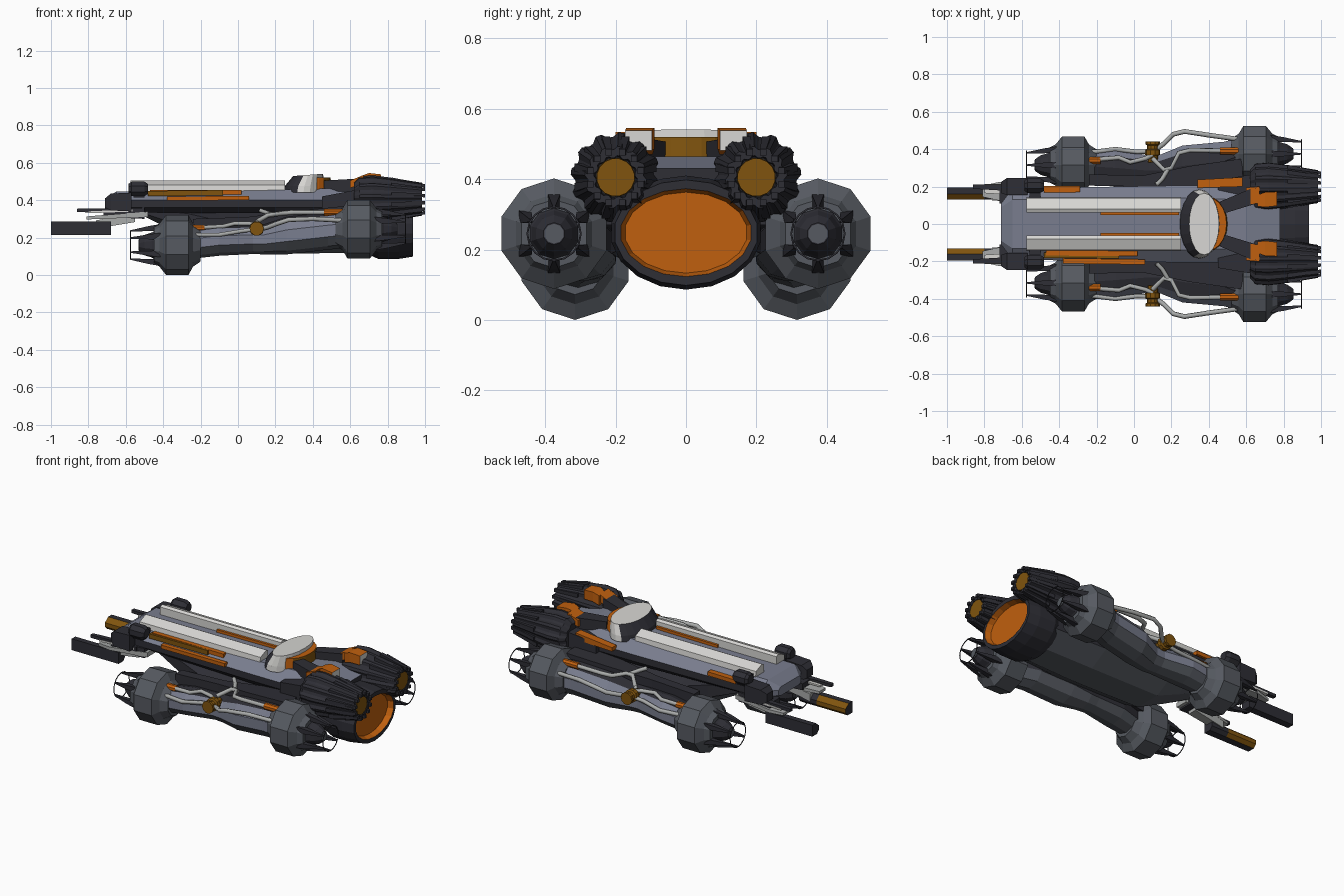
import bpy, bmesh, math

if "Cube" in bpy.data.objects:
    bpy.data.objects.remove(bpy.data.objects["Cube"])


def material(name, r, g, b):
    m = bpy.data.materials.new(name)
    m.diffuse_color = [((c / 255 + 0.055) / 1.055) ** 2.4 for c in (r, g, b)] + [1]
    m.use_nodes = True
    m.node_tree.nodes["Principled BSDF"].inputs["Base Color"].default_value = m.diffuse_color
    return m


CHARCOAL = material("charcoal", 46, 46, 53)
SLATE = material("slate grey", 86, 90, 97)
BLUE = material("blue grey", 121, 125, 142)
WHITE = material("off white", 215, 214, 211)
METAL = material("pipe metal", 168, 170, 169)
ORANGE = material("orange", 192, 96, 14)
GOLD = material("dark gold", 128, 84, 14)


def finish(name, me, mirror):
    ob = bpy.data.objects.new(name, me)
    bpy.context.collection.objects.link(ob)
    if mirror:
        mod = ob.modifiers.new("Mirror", 'MIRROR')
        mod.use_axis = (False, True, False)
        mod.use_mirror_merge = False
    return ob


def skin(name, mats, rings, mirror=True, rule=None):
    """Bridge equal point rings, cap both ends, colour faces by rule(normal, centre)."""
    bm = bmesh.new()
    vs = [[bm.verts.new(p) for p in r] for r in rings]
    n = len(rings[0])
    for a, b in zip(vs, vs[1:]):
        for i in range(n):
            j = (i + 1) % n
            bm.faces.new((a[i], a[j], b[j], b[i]))
    bm.faces.new(vs[0])
    bm.faces.new(vs[-1])
    bmesh.ops.recalc_face_normals(bm, faces=bm.faces[:])
    bm.normal_update()
    if rule:
        for f in bm.faces:
            f.material_index = rule(f.normal, f.calc_center_median())
    me = bpy.data.meshes.new(name)
    bm.to_mesh(me)
    bm.free()
    for m in (mats if isinstance(mats, tuple) else (mats,)):
        me.materials.append(m)
    return finish(name, me, mirror)


def loft(name, mats, stations, n=4, mirror=True, rule=None, tooth=1.0, rot=None):
    """Stations (x, y, z, half width, half height); n=4 is a box section."""
    k = math.sqrt(2) if n == 4 else 1
    rot = math.pi / n if rot is None else rot
    rings = []
    for x, y, z, ry, rz in stations:
        ring = []
        for i in range(n):
            a = 2 * math.pi * i / n + rot
            t = k * (tooth if i % 4 > 1 else 1)
            ring.append((x, y + t * ry * math.cos(a), z + t * rz * math.sin(a)))
        rings.append(ring)
    return skin(name, mats, rings, mirror, rule)


def lathe(name, mats, y, z, profile, n=10, tooth=1.0):
    return loft(name, mats, [(x, y, z, r, r) for x, r in profile], n, tooth=tooth)


def pipe(name, mat, pts, r, cyclic=False):
    cu = bpy.data.curves.new(name, 'CURVE')
    cu.dimensions = '3D'
    cu.bevel_depth, cu.bevel_resolution = r, 1
    sp = cu.splines.new('POLY')
    sp.points.add(len(pts) - 1)
    for p, c in zip(sp.points, pts):
        p.co = (*c, 1)
    sp.use_cyclic_u = cyclic
    tmp = bpy.data.objects.new("tmp", cu)
    bpy.context.collection.objects.link(tmp)
    dg = bpy.context.evaluated_depsgraph_get()
    me = bpy.data.meshes.new_from_object(tmp.evaluated_get(dg))
    bpy.data.objects.remove(tmp)
    me.materials.clear()
    me.materials.append(mat)
    return finish(name, me, True)


# Upper hull: chamfered deck with dark lower flank
def hull_ring(x, wt, zt, wm, zm, zl, wb, zb):
    half = [(wt, zt), (wm, zm), (wm, zl), (wb, zb)]
    return [(x, y, z) for y, z in half] + [(x, -y, z) for y, z in reversed(half)]


skin("upper_hull", (BLUE, CHARCOAL, SLATE), [
    hull_ring(-.71, .09, .405, .11, .39, .36, .09, .35),
    hull_ring(-.65, .13, .447, .19, .40, .36, .15, .335),
    hull_ring(.20, .14, .455, .205, .40, .36, .18, .33),
    hull_ring(.60, .13, .465, .205, .40, .36, .18, .33),
    hull_ring(.78, .10, .43, .15, .39, .36, .12, .33)], False,
    lambda n, c: 0 if n.z > .3 or n.x < -.5 else 2 if n.z < -.8 else 1)

# Belly: dark flanks, grey underside
loft("belly", (CHARCOAL, SLATE), [
    (-.50, 0, .34, .12, .03), (-.27, 0, .29, .18, .10), (-.10, 0, .24, .22, .13),
    (.38, 0, .24, .23, .135), (.73, 0, .25, .21, .14)], 8, False,
    lambda n, c: 1 if n.z < -.3 else 0)

# Main engine: elliptical shroud with recessed glow
loft("main_engine", (CHARCOAL, ORANGE), [
    (.70, 0, .248, .19, .14), (.75, 0, .248, .215, .162), (.86, 0, .248, .215, .162),
    (.935, 0, .248, .205, .15), (.935, 0, .248, .187, .125), (.90, 0, .248, .175, .115)],
    18, False, lambda n, c: 1 if n.x > .9 and abs(c.y) < .01 or
    (c.x > .905 and c.x < .93) else 0)

# Upper twin engines with toothed shells
lathe("upper_engine", CHARCOAL, .2, .405,
      [(.62, .09), (.65, .122), (.72, .128), (.80, .118), (.985, .088), (.985, .062), (.95, .058)],
      48, tooth=.9)
lathe("upper_engine_glow", GOLD, .2, .405, [(.94, .056), (.985, .054)], 16)
for i in range(12):
    a = math.radians(30 * i + 15)
    loft("upper_engine_tooth", CHARCOAL, [
        (.82, .2 + .108 * math.cos(a), .405 + .108 * math.sin(a), .012, .012),
        (1.0, .2 + .074 * math.cos(a), .405 + .074 * math.sin(a), .009, .009)])

# Orange engine clamps with pale rear faces, struts and roots
white_back = lambda n, c: 1 if n.x > .7 else 0
loft("engine_clamp_front", ORANGE, [(.60, .15, .485, .045, .02), (.67, .155, .51, .045, .024)])
loft("engine_clamp_rear", (ORANGE, WHITE), [(.66, .125, .50, .03, .03), (.70, .13, .515, .04, .03),
                                            (.765, .135, .51, .038, .028)], rule=white_back)
loft("engine_strut", CHARCOAL, [(.46, .085, .475, .035, .03), (.64, .15, .48, .045, .035)])
loft("engine_root_block", CHARCOAL, [(.45, .20, .385, .035, .035), (.66, .21, .40, .06, .06)])
loft("left_root_trim", ORANGE, [(.34, .215, .41, .022, .012), (.58, .225, .435, .025, .02)], mirror=False)


# Bridge: oval pod, white roof, dark visor, orange rear collar with gold window
def oval(cx, rx, ry, z, n=20, tilt=0.0):
    return [(cx + rx * math.cos(2 * math.pi * i / n), ry * math.sin(2 * math.pi * i / n),
             z + tilt * math.cos(2 * math.pi * i / n)) for i in range(n)]


skin("bridge", (WHITE, CHARCOAL),
     [oval(.35, .11, .185, .44), oval(.355, .105, .182, .475), oval(.375, .08, .165, .535, 20, .006)],
     False, lambda n, c: 1 if n.x < -.55 and n.z < .9 else 0)
skin("bridge_collar", (ORANGE, GOLD), [oval(.40, .102, .145, .44), oval(.40, .095, .14, .52)], False,
     lambda n, c: 1 if n.x > .8 else 0)

# Deck rails, outward sloped, with dark end knobs and trim
skin("deck_rail", WHITE, [[(x, .062, .45), (x, .062, .497), (x, .08, .506), (x, .138, .482), (x, .142, .45)]
                          for x in (-.575, .25)])
loft("rail_trim", ORANGE, [(-.18, .06, .458, .012, .01), (.24, .06, .462, .012, .01)])
lathe("rail_end_knob", CHARCOAL, .205, .46,
      [(-.585, .03), (-.57, .042), (-.50, .042), (-.48, .028)], 8)
loft("knob_bracket", CHARCOAL, [(-.56, .17, .44, .05, .025), (-.5, .17, .44, .05, .025)])

# Hull stripes: two long ones on the right side, a short one on the left
loft("right_upper_stripe", GOLD, [(-.48, -.167, .435, .014, .014), (-.08, -.17, .44, .014, .014)], mirror=False)
loft("right_upper_stripe_cap", ORANGE, [(-.47, -.155, .442, .014, .012), (.02, -.158, .442, .014, .012)],
     mirror=False)
loft("right_lower_stripe", ORANGE, [(-.38, -.197, .408, .014, .011), (.06, -.203, .412, .014, .011)],
     mirror=False)
loft("left_stripe", ORANGE, [(-.48, .185, .415, .017, .012), (-.29, .187, .418, .017, .012)], mirror=False)

# Nose fittings and forward prongs
loft("nose_block", CHARCOAL, [(-.71, .195, .385, .03, .025), (-.68, .2, .39, .045, .045),
                              (-.57, .2, .39, .045, .05)])
loft("nose_clamp", CHARCOAL, [(-.72, .16, .33, .05, .02), (-.50, .15, .33, .05, .03)])
loft("prong_arm", METAL, [(-.81, .175, .305, .03, .008), (-.72, .175, .31, .05, .01),
                          (-.48, .16, .325, .04, .014)])
loft("prong_spar", CHARCOAL, [(-.86, .20, .345, .012, .009), (-.55, .19, .345, .02, .014)])
loft("prong_plate", WHITE, [(-.80, .19, .335, .025, .005), (-.56, .18, .345, .03, .006)])
loft("prong_link", METAL, [(-.76, .15, .27, .025, .022), (-.55, .15, .305, .03, .022)])
# Forward barrels with gold inner faces
skin("prong_barrel", (CHARCOAL, GOLD),
     [[(x, y, z) for y, z in ((.16, .285), (.13, .26), (.13, .235), (.15, .215), (.195, .215), (.195, .285))]
      for x in (-1.0, -.80, -.68)], rule=lambda n, c: 1 if n.y < -.4 and c.x < -.8 else 0)

# Side arms joining the pods
loft("side_arm", (BLUE, CHARCOAL, SLATE), [
    (-.26, .31, .165, .085, .08), (-.10, .30, .185, .105, .082), (.08, .285, .19, .085, .078),
    (.14, .285, .19, .09, .08), (.26, .31, .21, .115, .10), (.48, .335, .235, .11, .10),
    (.58, .37, .245, .10, .10)], 10, True,
    lambda n, c: 2 if n.z < -.4 else 1 if n.z > .75 or n.y < -.2 else 0)
loft("arm_spine", CHARCOAL, [(-.24, .235, .25, .03, .05), (.05, .23, .27, .03, .04),
                             (.30, .25, .30, .06, .04), (.58, .28, .32, .07, .05)])


# Front and rear pods: faceted drum, nozzle with pale bore, prong cage with ring
def pod(name, x, d, y, z, r):
    rows = lambda ps: [(x + d * a, b * r) for a, b in ps]
    lathe(name + "_pod", SLATE, y, z,
          rows([(-.13, .55), (-.09, .72), (-.065, 1), (.055, 1), (.09, .72), (.12, .62)]), 10)
    lathe(name + "_pod_nozzle", CHARCOAL, y, z,
          rows([(.08, .62), (.13, .42), (.17, .34), (.20, .20)]), 10)
    lathe(name + "_pod_bore", SLATE, y, z, rows([(.19, .18), (.203, .18)]), 10)
    for k in range(6):
        a = math.radians(60 * k + 30)
        c, s = math.cos(a), math.sin(a)
        loft(name + "_pod_prong", CHARCOAL, [
            (x + d * .08, y + .095 * c, z + .095 * s, .018, .018),
            (x + d * .15, y + .088 * c, z + .088 * s, .013, .013),
            (x + d * .245, y + .075 * c, z + .075 * s, .004, .004)])
    pipe(name + "_pod_ring", CHARCOAL,
         [(x + d * .245, y + .076 * math.cos(t * math.pi / 8), z + .076 * math.sin(t * math.pi / 8))
          for t in range(16)], .003, True)


pod("front", -.33, -1, .315, .16, .16)
pod("rear", .65, 1, .375, .245, .157)

# Pipes, couplings and the valve on each arm
pipe("outer_pipe", METAL, [(.12, .40, .245), (.16, .43, .255), (.21, .48, .275), (.27, .495, .295),
                           (.40, .475, .30), (.58, .45, .29)], .013)
pipe("upper_pipe", METAL, [(.10, .35, .285), (.16, .29, .32), (.20, .30, .325), (.24, .38, .33),
                           (.30, .395, .335), (.58, .39, .335)], .013)
pipe("front_pipe", METAL, [(-.26, .34, .25), (-.08, .355, .26), (-.02, .33, .275), (.06, .35, .275),
                           (.10, .37, .27)], .012)
pipe("front_outer_pipe", METAL, [(-.26, .38, .215), (-.10, .40, .215), (.02, .385, .235),
                                 (.10, .39, .245)], .012)
pipe("inner_pipe", METAL, [(.12, .21, .345), (.15, .24, .335), (.18, .29, .325)], .012)
lathe("front_coupling", ORANGE, .34, .25, [(-.25, .02), (-.18, .02)], 8)
lathe("rear_coupling", ORANGE, .39, .335, [(.46, .02), (.56, .02)], 8)
skin("arm_valve", GOLD, [[(.1 + r * math.cos(i * math.pi / 5), y, .248 + r * math.sin(i * math.pi / 5))
                          for i in range(10)]
                         for y, r in ((.33, .026), (.365, .028), (.37, .04), (.395, .04), (.40, .03),
                                      (.42, .03), (.425, .038), (.44, .038))])
